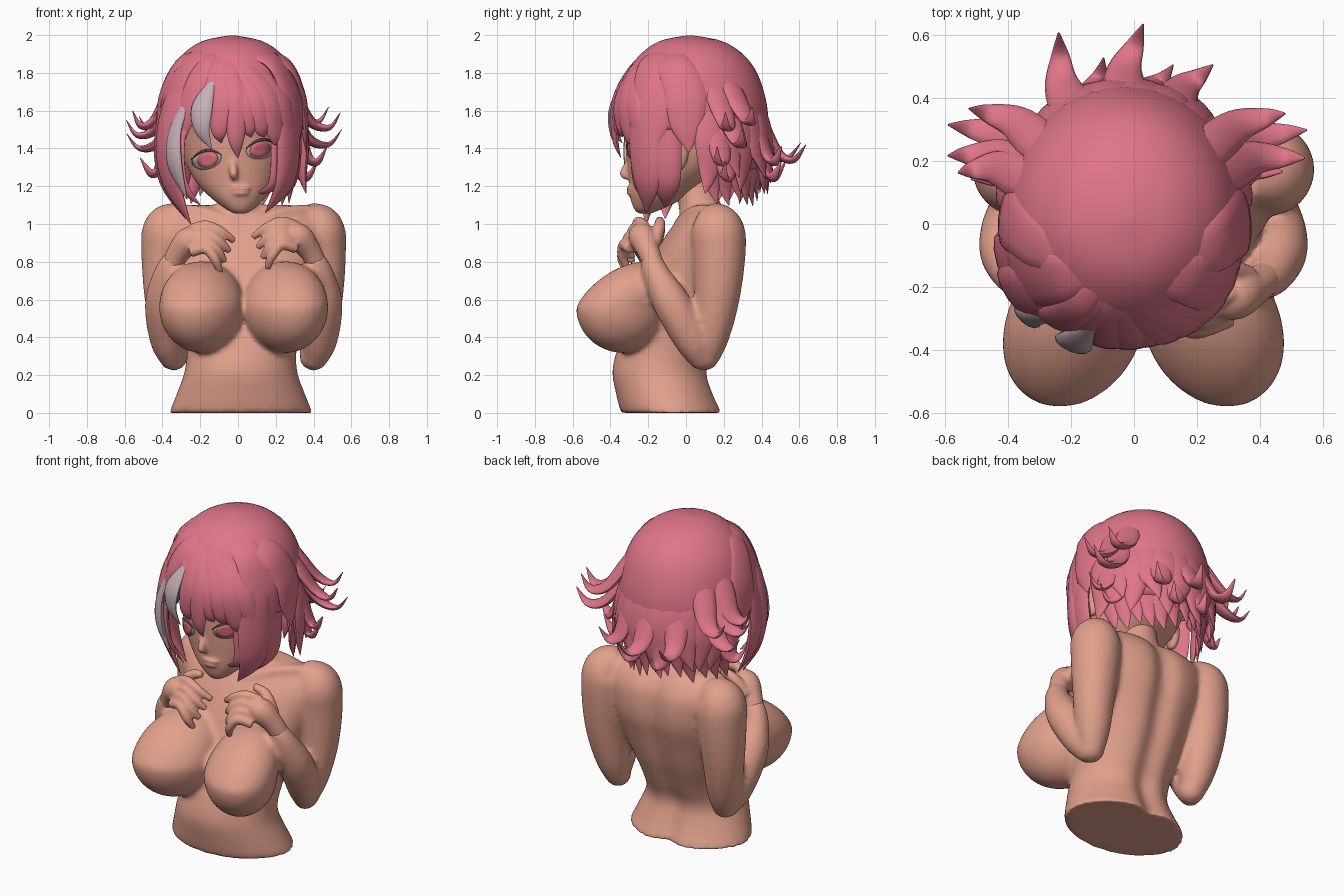
import bpy, bmesh, math, random
from mathutils import Vector

random.seed(4)
if "Cube" in bpy.data.objects:
    bpy.data.objects.remove(bpy.data.objects["Cube"])


def material(name, *rgb):
    m = bpy.data.materials.new(name)
    m.use_nodes = True
    m.diffuse_color = (*rgb, 1)
    m.node_tree.nodes["Principled BSDF"].inputs["Base Color"].default_value = (*rgb, 1)
    return m


SKIN = material("skin", .76, .355, .265)
PINK = material("hair pink", .74, .18, .25)
PALE = material("hair streak", .57, .44, .47)
WHITE = material("eye white", .55, .43, .42)
IRIS = material("iris pink", .7, .16, .21)
DARK = material("lash brown", .14, .06, .05)
MX = .03              # body centre line
HX, HY = -.03, .02    # hair centre


def finish(bm, name, mat, angle=60):
    bmesh.ops.recalc_face_normals(bm, faces=bm.faces)
    me = bpy.data.meshes.new(name)
    bm.to_mesh(me)
    bm.free()
    me.materials.append(mat)
    ob = bpy.data.objects.new(name, me)
    bpy.context.collection.objects.link(ob)
    bpy.ops.object.select_all(action='DESELECT')
    ob.select_set(True)
    bpy.context.view_layer.objects.active = ob
    bpy.ops.object.shade_smooth_by_angle(angle=math.radians(angle))
    return ob


def smooth_path(pts, steps=5):
    """Catmull-Rom through tuples of any length."""
    p = [pts[0]] + list(pts) + [pts[-1]]
    out = []
    for i in range(1, len(p) - 2):
        for s in range(steps):
            t = s / steps
            out.append([.5 * (2*b + (c-a)*t + (2*a-5*b+4*c-d)*t*t + (3*b-a-3*c+d)*t**3)
                        for a, b, c, d in zip(*p[i-1:i+3])])
    return out + [list(pts[-1])]


def skin_rings(bm, rings):
    vs = [[bm.verts.new(c) for c in r] for r in rings]
    n = len(vs[0])
    for a, b in zip(vs, vs[1:]):
        for i in range(n):
            bm.faces.new((a[i], a[(i+1) % n], b[(i+1) % n], b[i]))
    bm.faces.new(vs[0])
    bm.faces.new(vs[-1])


def loft(bm, rows, n=80, groove=0):
    """Stack of ellipses: z, cx, cy, rx, ry; optional groove down the back."""
    rings = []
    for z, cx, cy, rx, ry in smooth_path(rows):
        ring = []
        for k in range(n):
            a = math.tau * k / n
            x, y = rx * math.cos(a), ry * math.sin(a)
            if y > 0:
                y -= groove * math.exp(-(x / .07) ** 2)
            ring.append((cx + x, cy + y, z))
        rings.append(ring)
    skin_rings(bm, rings)


def tube(bm, pts, flat=1, n=12):
    """Swept ellipse through x, y, z, radius; flat thins it away from the head centre."""
    path = smooth_path(pts)
    cs = [Vector(p[:3]) for p in path]
    side = (cs[1] - cs[0]).cross(cs[0] - Vector((HX, HY, 1.5))).normalized()
    rings = []
    for i, c in enumerate(cs):
        t = (cs[min(i+1, len(cs)-1)] - cs[max(i-1, 0)]).normalized()
        side = side - t * side.dot(t)
        side = side.normalized() if side.length > .1 else t.orthogonal().normalized()
        up = t.cross(side)
        r = max(path[i][3], .003)
        rings.append([c + side * r * math.cos(math.tau*k/n) + up * r * flat * math.sin(math.tau*k/n)
                      for k in range(n)])
    skin_rings(bm, rings)


def ball(bm, loc, size, shape=lambda c: c):
    vs = bmesh.ops.create_uvsphere(bm, u_segments=40, v_segments=28, radius=1)["verts"]
    for v in vs:
        v.co = Vector([l + c * s for l, c, s in zip(loc, shape(v.co.copy()), size)])


def fuse(ob, voxel, repeat):
    m = ob.modifiers.new("fuse", 'REMESH')
    m.mode, m.voxel_size, m.use_smooth_shade = 'VOXEL', voxel, True
    m = ob.modifiers.new("soften", 'SMOOTH')
    m.factor, m.iterations = .5, repeat


# Torso, neck, chest and arms fused into one body
bm = bmesh.new()
loft(bm, [(0, .015, -.07, .38, .275), (.1, .015, -.105, .34, .265), (.22, .015, -.13, .298, .26),
          (.35, .02, -.09, .292, .27), (.5, .02, -.03, .325, .27), (.65, .025, .02, .37, .265),
          (.8, .025, .07, .41, .255), (.95, .025, .11, .43, .21), (1.04, .025, .125, .39, .15),
          (1.1, .025, .12, .28, .09)], groove=.045)
tube(bm, [(.02, .1, .98, .15), (.01, .07, 1.1, .11), (-.02, .01, 1.3, .1)], n=20)
for s in (-1, 1):
    def at(pts):
        return [(MX + s * p[0], *p[1:]) for p in pts]

    def heavy(c):
        """Lean outward in front and slope back at the top."""
        c.x -= s * .2 * c.y
        c.y += .5 * max(c.z, 0)
        return c
    ball(bm, (MX + s * .222, -.335, .56), (.222, .248, .243), heavy)
    tube(bm, at([(.3, .14, 1.05, .07), (.385, .165, .98, .14), (.4, .175, .85, .142),
                 (.405, .165, .62, .122), (.385, .13, .4, .098), (.365, .1, .26, .06)]), n=24)
    ball(bm, (MX + s * .37, .1, .295), (.075, .075, .072))
    tube(bm, at([(.37, .09, .25, .05), (.4, .04, .37, .092), (.425, -.07, .57, .1),
                 (.41, -.15, .72, .075), (.37, -.19, .82, .058)]), n=20)
    # Collar bone
    tube(bm, at([(.05, -.04, 1.0, .03), (.2, .02, 1.06, .03), (.34, .1, 1.08, .03)]))
fuse(finish(bm, "body", SKIN), .015, 12)

# Hands resting on the upper chest
for s, label in ((-1, "right"), (1, "left")):
    bm = bmesh.new()
    drop = -.02 if s < 0 else 0

    def hand(pts):
        return [(MX + s * x, y, z + drop, r) for x, y, z, r in pts]
    tube(bm, hand([(.39, -.17, .78, .055), (.35, -.2, .86, .06), (.29, -.23, .93, .075), (.23, -.25, .94, .055)]), n=16)
    for i in range(4):
        y, z = -.23 - .026 * i, 1.0 - .04 * i
        tube(bm, hand([(.28, y + .01, z - .01, .028), (.2, y - .02, z + .01, .03),
                       (.12 + .01 * i, y - .03, z - .02 - .01 * i, .026),
                       (.05 + .025 * i, y, z - .07 - .015 * i, .018)]))
    tube(bm, hand([(.33, -.17, .9, .04), (.26, -.14, .99, .032), (.18, -.14, 1.02, .022)]))
    fuse(finish(bm, label + "_hand", SKIN), .009, 3)

# Head with nose, lips and ears
bm = bmesh.new()
loft(bm, [(1.055, .01, -.22, .03, .03), (1.08, .01, -.2, .075, .075), (1.14, 0, -.15, .145, .145),
          (1.22, -.01, -.1, .21, .2), (1.32, -.02, -.05, .255, .26), (1.45, -.03, -.02, .28, .3),
          (1.6, -.03, 0, .3, .32), (1.8, -.03, 0, .23, .25), (1.9, -.03, 0, .08, .1)])
tube(bm, [(-.03, -.29, 1.4, .015), (-.028, -.303, 1.33, .018), (-.022, -.33, 1.265, .022), (-.02, -.29, 1.25, .018)])
for z, w in ((1.19, .06), (1.163, .05)):
    ball(bm, (.01, -.285, z), (w, .03, .014))
for s in (-1, 1):
    ball(bm, (-.02 + s * .295, -.04, 1.38), (.035, .055, .1))
fuse(finish(bm, "head", SKIN), .01, 4)

# Eyes and lashes lie on the face, slightly tilted
for s, label in ((-1, "right"), (1, "left")):
    cx, cz = -.022 + s * .145, 1.367 + s * .028

    def face_y(x, z):
        k = 1 - ((x + .025) / .268) ** 2
        return -.035 - (.272 + (z - 1.35) * .15) * math.sqrt(max(k, .05))

    def plate(name, mat, rx, rz, lift, dx=0):
        b = bmesh.new()
        mid = b.verts.new((cx + dx, face_y(cx + dx, cz) - lift, cz))
        rims = []
        for f in (.5, 1):
            ring = []
            for k in range(28):
                a = math.tau * k / 28
                x, z = cx + dx + f * rx * math.cos(a), cz + f * rz * math.sin(a)
                z += (x - cx) * .15
                ring.append(b.verts.new((x, face_y(x, z) - lift, z)))
            rims.append(ring)
        for k in range(28):
            j = (k + 1) % 28
            b.faces.new((mid, rims[0][k], rims[0][j]))
            b.faces.new((rims[0][k], rims[1][k], rims[1][j], rims[0][j]))
        ob = finish(b, label + name, mat)
        ob.modifiers.new("thickness", 'SOLIDIFY').thickness = .006

    plate("_eye", WHITE, .078, .05, .009)
    plate("_iris", IRIS, .054, .042, .016, -s * .005)
    bm = bmesh.new()
    arc = []
    for u in (-1, -.5, 0, .5, 1):
        x, z = cx + u * .08, cz + .05 - .035 * u * u + u * .012
        arc.append((x, face_y(x, z) - .01, z, .007 * (1.1 - u * u)))
    tube(bm, arc, n=6)
    finish(bm, label + "_lash", DARK)

# Hair shell, cut high over the face and ears
PROFILE = smooth_path([(2.0, .01), (1.97, .16), (1.9, .265), (1.8, .335), (1.65, .38),
                       (1.5, .392), (1.35, .385), (1.1, .31)])


def shell(th, z, out=0):
    """Point on the hair surface; th is measured from the front toward the model's left."""
    r = PROFILE[-1][1]
    for (z1, r1), (z2, r2) in zip(PROFILE, PROFILE[1:]):
        if z2 <= z <= z1:
            r = r1 + (r2 - r1) * (z1 - z) / (z1 - z2)
            break
    a = math.radians(th)
    y = -(r + out) * math.cos(a)
    return (HX + (r + out) * math.sin(a), HY + y * (1.08 if y > 0 else 1), z)


bm = bmesh.new()
grid = []
for th in range(-180, 180, 5):
    low = 1.64 if abs(th) < 50 else 1.5 - .006 * min(max(abs(th) - 95, 0), 35)
    grid.append([bm.verts.new(shell(th, 1.998 - (1.998 - low) * (k / 20) ** 1.5, -.005)) for k in range(21)])
for a, b in zip(grid, grid[1:] + grid[:1]):
    for k in range(20):
        bm.faces.new((a[k], b[k], b[k+1], a[k+1]))
bm.faces.new([g[0] for g in grid])
finish(bm, "hair_cap", PINK).modifiers.new("thickness", 'SOLIDIFY').thickness = .03

# Back hair: short under layer, then long locks that part near their tips
bm = bmesh.new()
for k in range(13):
    th, end = 108 + 144 * k / 12, 1.12 + random.uniform(-.03, .05)
    tube(bm, [(*shell(th, 1.5, -.06), .06), (*shell(th, 1.36, -.04), .075),
              (*shell(th + 2, end + .11, -.02), .045), (*shell(th + 6, end, .015), .003)], .4)
for k in range(12):
    th, end = 106 + 148 * k / 11, 1.2 + random.uniform(-.05, .07)
    d, out = random.uniform(-9, 9), random.uniform(.03, .07)
    tube(bm, [(*shell(th, 1.75, -.07), .05), (*shell(th, 1.58, -.038), .085), (*shell(th, 1.43, -.015), .09),
              (*shell(th + d * .4, end + .1, out * .3), .05), (*shell(th + d, end, out), .003)], .4)
# Curled tips at the sides and back
for th, z, out in ((109, 1.54, .2), (116, 1.45, .23), (123, 1.57, .2), (107, 1.36, .12), (113, 1.28, .1),
                   (-110, 1.5, .19), (-118, 1.43, .22), (-106, 1.55, .15), (-105, 1.3, .11), (-125, 1.52, .19),
                   (150, 1.36, .13), (176, 1.37, .17), (203, 1.38, .18), (163, 1.28, .09), (190, 1.28, .09)):
    d = 4 if th > 0 else -4
    tube(bm, [(*shell(th + d, z + .28, -.06), .05), (*shell(th + d, z + .13, -.02), .07),
              (*shell(th + d, z, out * .3), .055), (*shell(th, z - .03, out * .75), .03),
              (*shell(th - d * .5, z + .05, out * 1.05), .003)], .45)
finish(bm, "back_locks", PINK)

# Swathes combed from the parting to the sides
PART = (-.085, -.13, 1.935)
bm = bmesh.new()
for th, w in ((-88, .1), (-60, .12), (58, .12), (86, .11)):
    tube(bm, [(*PART, .03), (*shell(th * .8, 1.87, -.015), w * .75), (*shell(th, 1.7, -.012), w),
              (*shell(th * 1.02, 1.52, -.01), w * .8), (*shell(th * 1.04, 1.38, 0), .003)], .25)
finish(bm, "crown_swathes", PINK)


# Fringe fanning out from the parting
def front(x, out):
    return HY - math.sqrt(max(.385 ** 2 - (x - HX) ** 2, .01)) - out


bm = bmesh.new()
for x, z, w in ((-.31, 1.38, .06), (-.21, 1.5, .05), (-.1, 1.43, .055), (-.01, 1.35, .055),
                (.06, 1.46, .05), (.13, 1.46, .06), (.2, 1.4, .065), (.27, 1.34, .06)):
    tube(bm, [(*PART, .025), (x * .4 - .05, front(x * .4, -.1), 1.84, w), (x * .8, front(x * .8, .0), 1.66, w * 1.2),
              (x, front(x, .01), (z + 1.56) / 2, w * .8), (x + .01, front(x, -.02), z, .003)], .4)
finish(bm, "fringe", PINK)

# Long locks framing the face: shift outward, shift back, tip height, width
bm = bmesh.new()
for s, inward, tip in ((1, .045, 1.06), (-1, 0, 1.0)):
    for dx, dy, dz, w in ((0, 0, 0, .1), (.03, .1, .03, .1), (-.05, -.04, .1, .055)):
        o = dx - inward
        tube(bm, [(HX + s * .12, -.18, 1.86, .04), (HX + s * (.27 + dx), -.21 + dy, 1.7, w),
                  (HX + s * (.34 + o), -.22 + dy, 1.45, w), (HX + s * (.32 + o), -.21 + dy, 1.22, w * .8),
                  (HX + s * (.22 + o), -.21 + dy, tip + dz, .003)], .35)
finish(bm, "side_locks", PINK)

# Pale streak on the right of the fringe
bm = bmesh.new()
tube(bm, [(-.14, -.33, 1.75, .02), (-.19, -.375, 1.62, .06), (-.19, -.385, 1.5, .045), (-.14, -.37, 1.4, .003)], .4)
tube(bm, [(-.25, -.29, 1.7, .02), (-.33, -.295, 1.5, .04), (-.335, -.29, 1.32, .05), (-.27, -.27, 1.13, .003)], .45)
finish(bm, "pale_streak", PALE)
